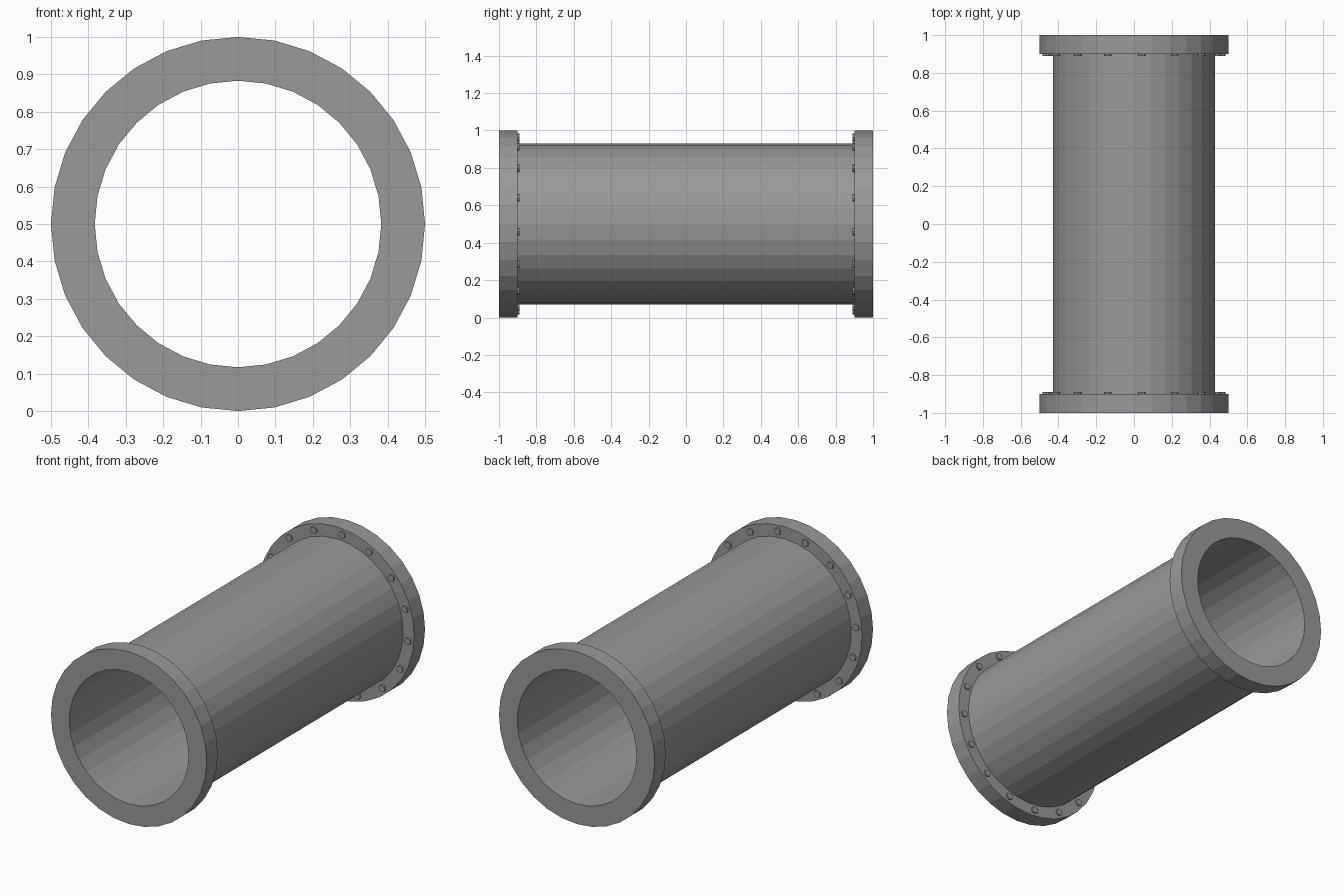
import bpy
import bmesh
import math
from mathutils import Matrix

SIDES = 32
BOLTS = 16
AXIS_Z = 0.5
OUTER, PIPE, BORE = 0.5, 0.43, 0.383
HALF, INNER_FACE = 1.0, 0.9

cube = bpy.data.objects.get("Cube")
if cube:
    bpy.data.objects.remove(cube, do_unlink=True)

# Single cast metal colour
metal = bpy.data.materials.new("grey_metal")
colour = (0.32, 0.32, 0.32, 1.0)
metal.diffuse_color = colour
metal.use_nodes = True
metal.node_tree.nodes["Principled BSDF"].inputs["Base Color"].default_value = colour


def add_object(name, bm):
    bmesh.ops.recalc_face_normals(bm, faces=bm.faces)
    mesh = bpy.data.meshes.new(name)
    bm.to_mesh(mesh)
    bm.free()
    mesh.materials.append(metal)
    obj = bpy.data.objects.new(name, mesh)
    obj.location.z = AXIS_Z
    bpy.context.collection.objects.link(obj)
    return obj


def add_ring(name, r_out, r_in, y0, y1):
    """Hollow faceted cylinder along y, spun from a rectangular section."""
    bm = bmesh.new()
    section = [(r_out, y0), (r_out, y1), (r_in, y1), (r_in, y0)]
    loops = []
    for i in range(SIDES):
        a = math.tau * i / SIDES
        loops.append([bm.verts.new((r * math.cos(a), y, r * math.sin(a)))
                      for r, y in section])
    for i in range(SIDES):
        here, there = loops[i], loops[(i + 1) % SIDES]
        for j in range(4):
            k = (j + 1) % 4
            bm.faces.new((here[j], here[k], there[k], there[j]))
    return add_object(name, bm)


def add_bolts(name, side):
    """Circle of low bolt heads on the inward face of a flange."""
    bm = bmesh.new()
    radius = (OUTER + PIPE) / 2
    for i in range(BOLTS):
        a = math.radians(17.5) + math.tau * i / BOLTS
        place = (Matrix.Translation((radius * math.cos(a), side * INNER_FACE,
                                     radius * math.sin(a)))
                 @ Matrix.Rotation(math.pi / 2, 4, "X"))
        bmesh.ops.create_cone(bm, cap_ends=True, segments=8, radius1=0.02,
                              radius2=0.02, depth=0.02, matrix=place)
    return add_object(name, bm)


# Pipe body
add_ring("pipe", PIPE, BORE, -INNER_FACE, INNER_FACE)

# Flange and bolts at each end
for label, side in (("front", -1), ("back", 1)):
    add_ring(label + "_flange", OUTER, BORE, side * INNER_FACE, side * HALF)
    add_bolts(label + "_bolts", side)
